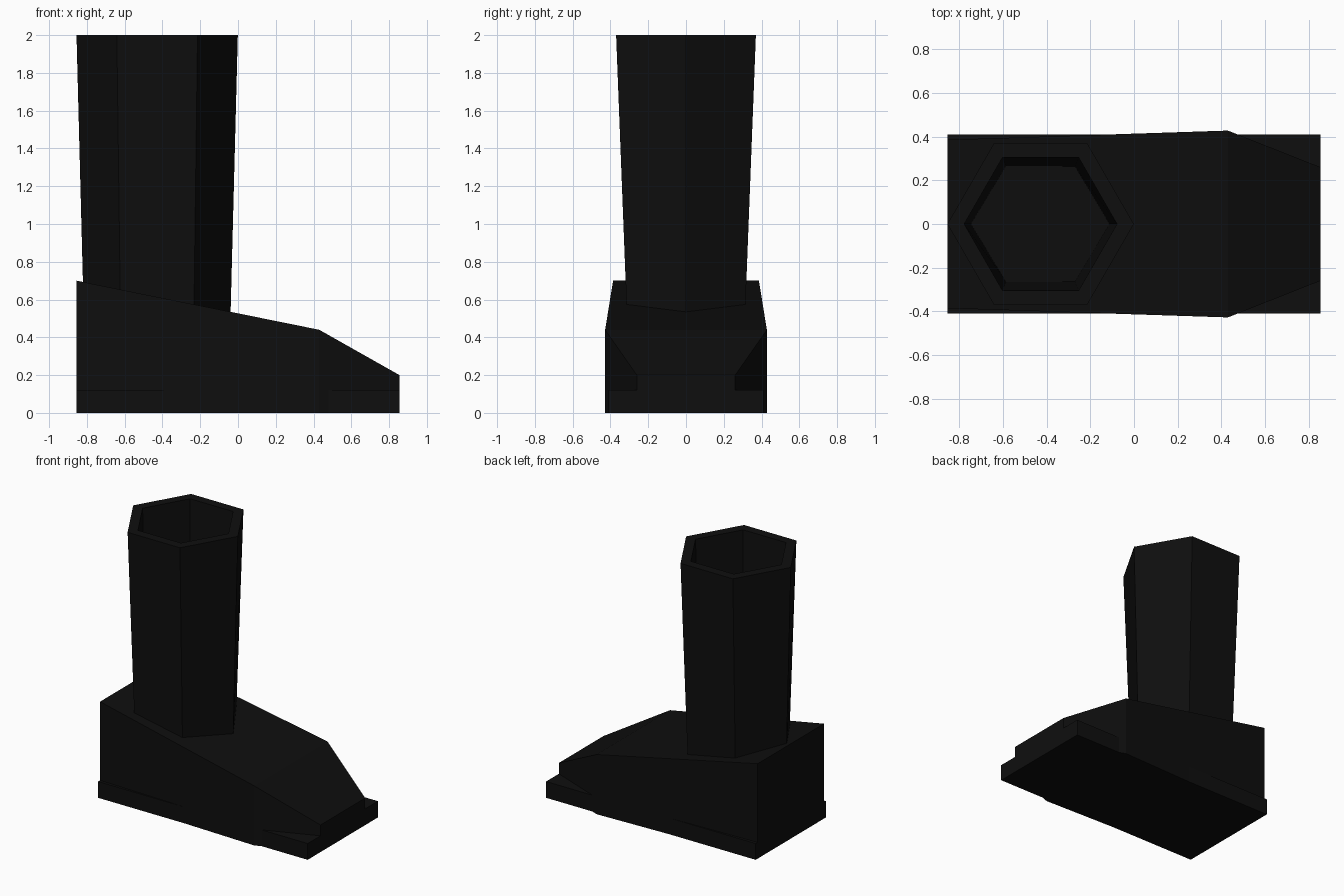
import bpy, bmesh, math

if "Cube" in bpy.data.objects:
    bpy.data.objects.remove(bpy.data.objects["Cube"])

black = bpy.data.materials.new("black leather")
black.diffuse_color = (0.0045, 0.0045, 0.0045, 1)
black.use_nodes = True
black.node_tree.nodes["Principled BSDF"].inputs["Base Color"].default_value = black.diffuse_color


def finish(name, bm):
    bmesh.ops.recalc_face_normals(bm, faces=bm.faces)
    mesh = bpy.data.meshes.new(name)
    bm.to_mesh(mesh)
    bm.free()
    mesh.materials.append(black)
    obj = bpy.data.objects.new(name, mesh)
    bpy.context.collection.objects.link(obj)
    return obj


def bridge(bm, a, b):
    n = len(a)
    for i in range(n):
        bm.faces.new((a[i], a[(i + 1) % n], b[(i + 1) % n], b[i]))


def loft_boxes(name, sections):
    """Loft rectangular sections given as (x, half width, bottom, top)."""
    bm = bmesh.new()
    rings = [[bm.verts.new((x, y, z)) for y, z in
              ((-w, lo), (w, lo), (w, hi), (-w, hi))]
             for x, w, lo, hi in sections]
    for a, b in zip(rings, rings[1:]):
        bridge(bm, a, b)
    bm.faces.new(rings[0])
    bm.faces.new(rings[-1])
    return finish(name, bm)


# Flat sole slab
loft_boxes("sole", [(-0.855, 0.409, 0, 0.12), (0.855, 0.409, 0, 0.12)])

# Foot: tall heel, widest at the ball, narrow low toe
loft_boxes("foot", [(-0.855, 0.386, 0, 0.70),
                    (0.43, 0.428, 0, 0.44),
                    (0.855, 0.26, 0, 0.20)])

# Hollow six-sided shaft, rings as (x radius, y half width, z)
bm = bmesh.new()
rings = []
for rx, hy, z in ((0.388, 0.312, 0.50), (0.427, 0.370, 2.0),
                  (0.350, 0.304, 2.0), (0.315, 0.262, 0.50)):
    ry = hy / math.sin(math.pi / 3)
    rings.append([bm.verts.new((-0.428 + rx * math.cos(i * math.pi / 3),
                                ry * math.sin(i * math.pi / 3), z))
                  for i in range(6)])
for i in range(4):
    bridge(bm, rings[i], rings[(i + 1) % 4])
finish("shaft", bm)
